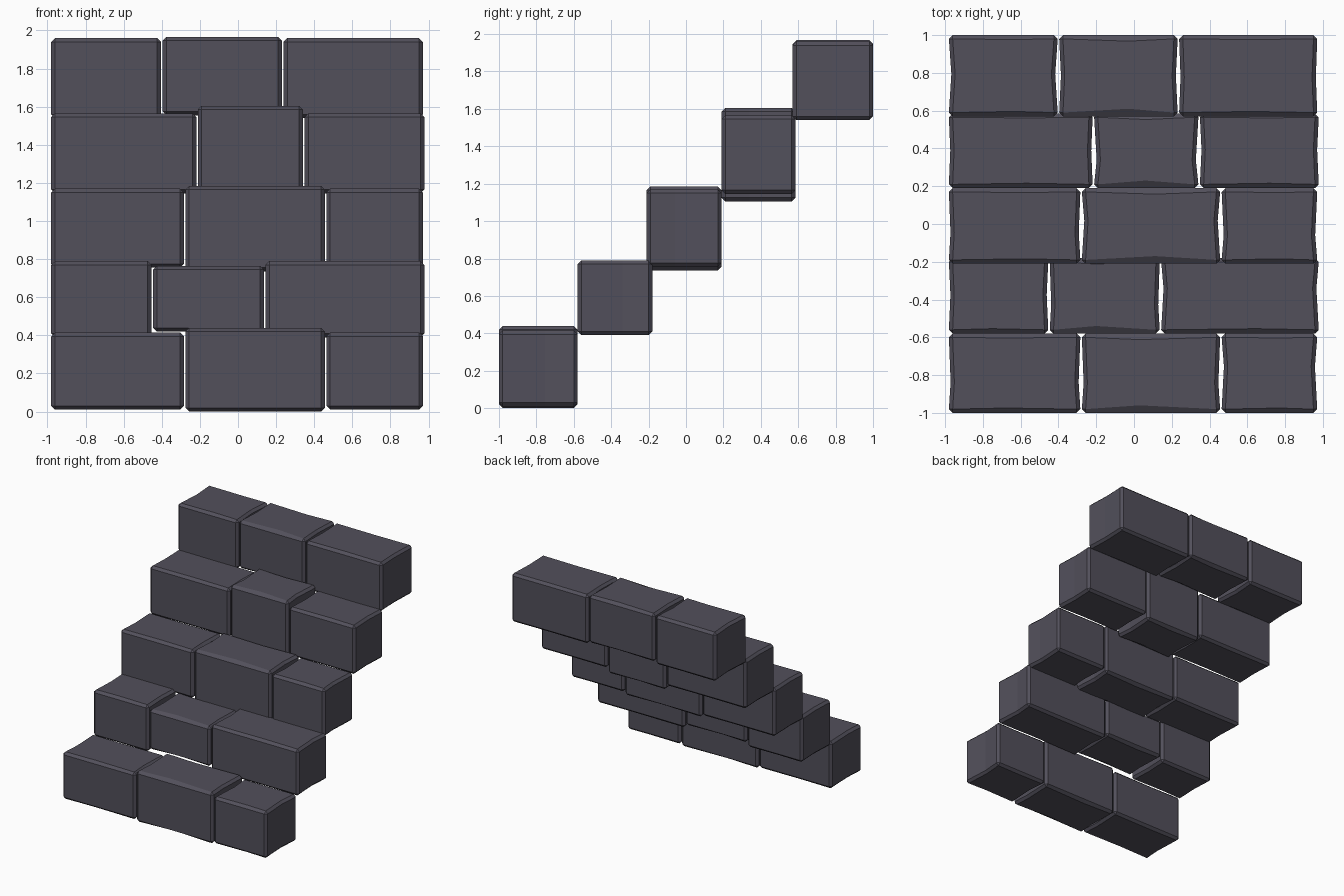
import bpy, bmesh, random
from mathutils import Vector

if "Cube" in bpy.data.objects:
    bpy.data.objects.remove(bpy.data.objects["Cube"])

random.seed(4)
BEVEL = 0.02

stone = bpy.data.materials.new("dark_stone")
stone.diffuse_color = (0.085, 0.08, 0.105, 1)
stone.use_nodes = True
stone.node_tree.nodes["Principled BSDF"].inputs["Base Color"].default_value = stone.diffuse_color


def cut(bm, co, no):
    bmesh.ops.bisect_plane(bm, geom=bm.verts[:] + bm.edges[:] + bm.faces[:],
                           plane_co=co, plane_no=no, dist=1e-5)


def block(name, x, y, z, chip):
    """Chamfered stone block with worn, chipped edges."""
    lo, hi = Vector((x[0], y[0], z[0])), Vector((x[1], y[1], z[1]))
    mid, size = (lo + hi) / 2, hi - lo
    bm = bmesh.new()
    bmesh.ops.create_cube(bm, size=1)
    for v in bm.verts:
        v.co = mid + Vector([a * b for a, b in zip(v.co, size)])
    bmesh.ops.bevel(bm, geom=bm.edges[:], offset=BEVEL, segments=1,
                    profile=0.5, affect='EDGES')
    # extra loops give the chips somewhere to sit
    px = mid.x + random.uniform(-0.12, 0.12) * size.x
    py = mid.y + random.uniform(-0.06, 0.06)
    cut(bm, (px, 0, 0), (1, 0, 0))
    cut(bm, (0, py, 0), (0, 1, 0))
    end_chip = random.uniform(0.006, 0.014)
    for v in bm.verts:
        c = v.co
        inner_y = min(abs(c.y - lo.y - BEVEL), abs(c.y - hi.y + BEVEL)) < 1e-4
        on_z = min(abs(c.z - lo.z), abs(c.z - hi.z)) < 1e-4
        # long top and bottom edges widen at the chip
        if abs(c.x - px) < 1e-4 and inner_y and on_z:
            c.y += chip if c.y < mid.y else -chip * 0.6
        # end edges dip at the chip
        elif abs(c.y - py) < 1e-4 and abs(c.x - mid.x) > size.x / 2 - BEVEL - 1e-3:
            c.x += end_chip if c.x < mid.x else -end_chip
    me = bpy.data.meshes.new(name)
    bm.to_mesh(me)
    bm.free()
    me.materials.append(stone)
    ob = bpy.data.objects.new(name, me)
    bpy.context.collection.objects.link(ob)


# per step: depth range, two joints, side-block heights, middle-block heights
steps = [
    ((-1.00, -0.58), (-0.28, 0.46), (0.01, 0.415), (0.00, 0.44)),
    ((-0.58, -0.18), (-0.45, 0.14), (0.39, 0.79), (0.42, 0.765)),
    ((-0.21, 0.19), (-0.28, 0.46), (0.755, 1.17), (0.735, 1.185)),
    ((0.19, 0.585), (-0.215, 0.345), (1.145, 1.565), (1.105, 1.605)),
    ((0.57, 1.00), (-0.40, 0.235), (1.54, 1.96), (1.555, 1.967)),
]

for i, (y, (a, b), side_z, mid_z) in enumerate(steps, 1):
    gap = 0.004
    right = 0.978 if i % 2 == 0 else 0.97
    block(f"step_{i}_left_block", (-0.98, a - gap), y, side_z, 0.006)
    block(f"step_{i}_middle_block", (a + gap, b - gap), y, mid_z, 0.02)
    block(f"step_{i}_right_block", (b + gap, right), y, side_z, 0.006)
